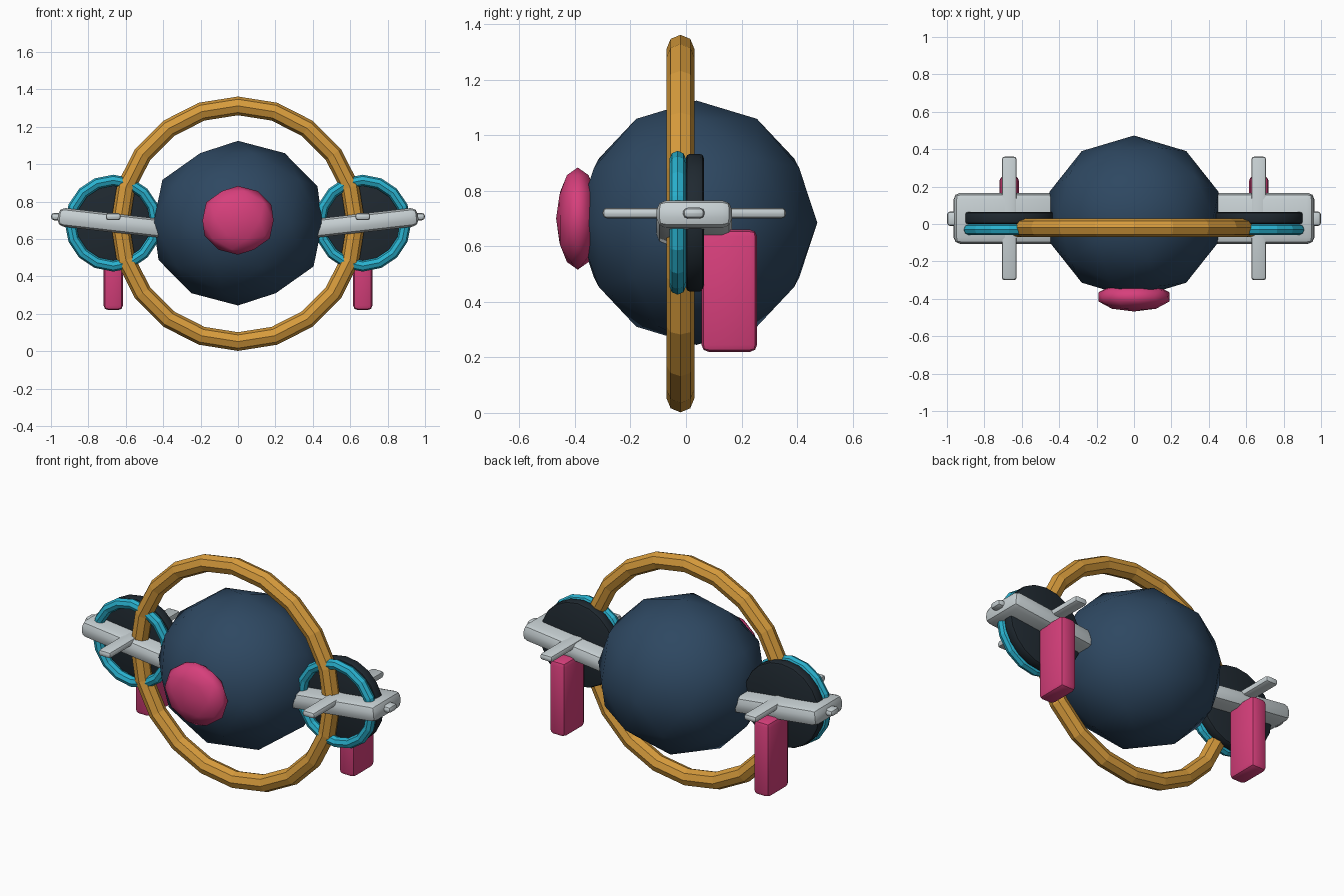
import bpy, math

if "Cube" in bpy.data.objects:
    bpy.data.objects.remove(bpy.data.objects["Cube"])


def material(name, rgb):
    m = bpy.data.materials.new(name)
    m.diffuse_color = (*rgb, 1)
    m.use_nodes = True
    m.node_tree.nodes["Principled BSDF"].inputs["Base Color"].default_value = m.diffuse_color
    return m


NAVY = material("navy", (0.027, 0.064, 0.12))
GOLD = material("gold", (0.68, 0.33, 0.045))
CYAN = material("cyan", (0.022, 0.44, 0.62))
GREY = material("light_grey", (0.58, 0.64, 0.66))
DARK = material("charcoal", (0.014, 0.022, 0.03))
PINK = material("pink", (0.68, 0.05, 0.2))


def finish(name, mat, scale=None, bevel=0, segments=2, smooth=None):
    o = bpy.context.object
    o.name = name
    o.data.materials.append(mat)
    if scale:
        o.scale = scale
    bpy.ops.object.transform_apply(location=False, rotation=True, scale=True)
    if bevel:
        b = o.modifiers.new("bevel", "BEVEL")
        b.width, b.segments = bevel, segments
        b.limit_method = "ANGLE"
        b.angle_limit = math.radians(40)
        bpy.ops.object.modifier_apply(modifier="bevel")
    if smooth:
        bpy.ops.object.shade_smooth_by_angle(angle=math.radians(smooth))
    return o


def ball(name, loc, radii, mat):
    bpy.ops.mesh.primitive_ico_sphere_add(subdivisions=2, radius=1, location=loc)
    finish(name, mat, radii, smooth=60)


def ring(name, loc, major, minor, n, mat):
    bpy.ops.mesh.primitive_torus_add(location=loc, rotation=(math.pi / 2, 0, 0),
                                     major_radius=major, minor_radius=minor,
                                     major_segments=n, minor_segments=8)
    finish(name, mat)


def box(name, loc, size, mat, bevel, tilt=0):
    bpy.ops.mesh.primitive_cube_add(size=1, location=loc)
    o = finish(name, mat, size, bevel, smooth=30)
    o.rotation_euler.y = tilt


# central body, front dome and large hoop
ball("body", (0, 0.038, 0.685), (0.475, 0.435, 0.44), NAVY)
ball("front_dome", (0, -0.39, 0.70), (0.2, 0.078, 0.184), PINK)
ring("large_hoop", (0, -0.02, 0.682), 0.63, 0.05, 20, GOLD)

for side, s in (("left", -1), ("right", 1)):
    x = 0.667 * s
    # rotor disc with its bright rim
    ring(side + "_rim", (x, -0.03, 0.685), 0.229, 0.03, 16, CYAN)
    bpy.ops.mesh.primitive_cylinder_add(vertices=20, radius=0.248, depth=0.064,
                                        location=(x, 0.032, 0.685),
                                        rotation=(math.pi / 2, 0, 0))
    finish(side + "_disc", DARK, bevel=0.014, smooth=30)
    # arm rising outwards, with tip and cross bar
    box(side + "_arm", (0.675 * s, 0.03, 0.687), (0.58, 0.272, 0.1), GREY, 0.035,
        -s * math.radians(6.5))
    box(side + "_arm_tip", (0.96 * s, 0.028, 0.72), (0.08, 0.078, 0.04), GREY, 0.018)
    box(side + "_cross_bar", (x, 0.03, 0.72), (0.08, 0.66, 0.038), GREY, 0.015)
    # hanging leg
    box(side + "_leg", (x, 0.156, 0.44), (0.104, 0.2, 0.44), PINK, 0.025)
